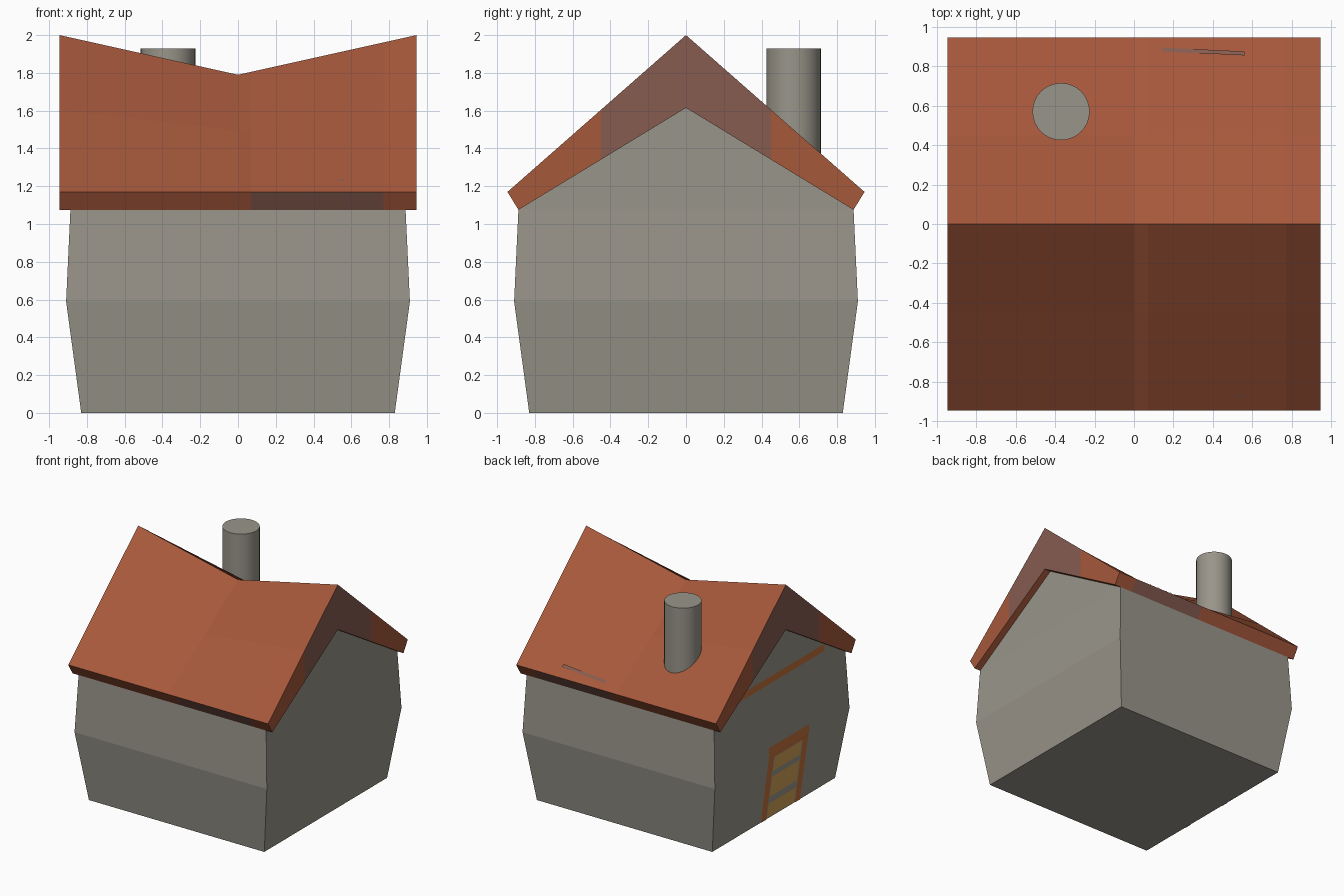
import bpy, bmesh, math
from mathutils import Vector

if "Cube" in bpy.data.objects:
    bpy.data.objects.remove(bpy.data.objects["Cube"])


def mat(name, rgb):
    m = bpy.data.materials.new(name)
    lin = [(c / 255 / 12.92 if c < 11 else ((c / 255 + 0.055) / 1.055) ** 2.4) for c in rgb]
    m.diffuse_color = (*lin, 1)
    m.use_nodes = True
    m.node_tree.nodes["Principled BSDF"].inputs["Base Color"].default_value = m.diffuse_color
    return m


STONE = mat("grey_stone", (153, 149, 138))
ROOF = mat("roof_orange", (166, 88, 59))
SHADE = mat("roof_mauve", (134, 92, 80))
WOOD = mat("brown_wood", (192, 114, 60))
AMBER = mat("amber_panel", (208, 160, 86))


def finish(name, bm, mats, recalc=True):
    if recalc:
        bmesh.ops.recalc_face_normals(bm, faces=bm.faces[:])
    me = bpy.data.meshes.new(name)
    bm.to_mesh(me)
    bm.free()
    for m in mats:
        me.materials.append(m)
    ob = bpy.data.objects.new(name, me)
    bpy.context.collection.objects.link(ob)
    return ob


# Walls: three square rings that bulge in the middle, with gables on both ends
bm = bmesh.new()
rings = [[bm.verts.new((sx * h, sy * h, z)) for sx, sy in ((-1, -1), (1, -1), (1, 1), (-1, 1))]
         for h, z in ((0.83, 0), (0.91, 0.59), (0.887, 1.08))]
for lo, hi in zip(rings, rings[1:]):
    for i in range(4):
        j = (i + 1) % 4
        bm.faces.new((lo[i], lo[j], hi[j], hi[i]))
bm.faces.new(rings[0][::-1])
top = rings[2]
ridge = [bm.verts.new((s * 0.887, 0, 1.615)) for s in (-1, 1)]
bm.faces.new((top[3], top[0], ridge[0]))
bm.faces.new((top[1], top[2], ridge[1]))
bm.faces.new((top[0], top[1], ridge[1], ridge[0]))
bm.faces.new((top[2], top[3], ridge[0], ridge[1]))
finish("walls", bm, [STONE])

# Roof: thick folded slab with a sagging ridge
E = 0.945


def roof_z(x, y):
    ridge_z = 1.79 + 0.21 * abs(x) / E
    return ridge_z + (1.17 - ridge_z) * abs(y) / E


def under_z(y):
    return 1.615 - 0.54 * abs(y) / 0.887


bm = bmesh.new()
xs = (-E, 0, 0.07, 0.77, E)
outer_y = (-E, -0.45, 0, 0.45, E)
inner_y = (0.887, 0.45, 0, -0.45, -0.887)
loops = []
for x in xs:
    loop = [bm.verts.new((x, y, roof_z(x, y))) for y in outer_y]
    loop += [bm.verts.new((x, y, under_z(y))) for y in inner_y]
    loops.append(loop)
for a, b in zip(loops, loops[1:]):
    for i in range(10):
        j = (i + 1) % 10
        bm.faces.new((a[i], a[j], b[j], b[i]))
for loop in (loops[0], loops[-1]):
    for i in range(4):
        bm.faces.new((loop[i], loop[i + 1], loop[8 - i], loop[9 - i]))
bm.normal_update()
# Mauve centre on the gable boards and on part of the eaves boards
for f in bm.faces:
    c = f.calc_center_median()
    gable = abs(c.x) > E - 0.01 and abs(c.y) < 0.45
    eaves = abs(c.y) > 0.9 and c.z < 1.15 and 0.07 < c.x < 0.77
    f.material_index = 1 if gable or eaves else 0
finish("roof", bm, [ROOF, SHADE])

# Worn streak near the eaves on both slopes
bm = bmesh.new()
for s in (-1, 1):
    vs = [bm.verts.new((x, s * y, roof_z(x, y) + 0.004))
          for x, y in ((0.14, 0.895), (0.56, 0.875), (0.56, 0.855), (0.14, 0.875))]
    bm.faces.new(vs if s < 0 else vs[::-1])
finish("roof_streaks", bm, [SHADE], recalc=False)

# Chimney
bpy.ops.mesh.primitive_cylinder_add(vertices=32, radius=0.145, depth=0.63,
                                    location=(-0.37, 0.57, 1.615))
chimney = bpy.context.object
chimney.name = "chimney"
chimney.data.materials.append(STONE)
bpy.ops.object.shade_smooth_by_angle()


# Thin painted plates that follow the left wall
def wall_x(z):
    if z < 0.59:
        return 0.83 + 0.08 * z / 0.59
    return 0.91 - 0.023 * min(1, (z - 0.59) / 0.49)


def plates(name, rects, m, lift=0.004):
    bm = bmesh.new()
    for y0, y1, z0, z1 in rects:
        bm.faces.new([bm.verts.new((-wall_x(z) - lift, y, z))
                      for y, z in ((y0, z0), (y0, z1), (y1, z1), (y1, z0))])
    finish(name, bm, [m], recalc=False)


# Door frame, amber panels, and gable beam
plates("door_frame", [(-0.35, -0.28, 0, 0.59), (0.11, 0.18, 0, 0.59),
                      (-0.28, 0.11, 0.56, 0.59), (-0.36, 0.18, 0.59, 0.66)], WOOD)
plates("door_panels", [(-0.27, 0.10, 0.01, 0.14), (-0.27, 0.10, 0.20, 0.38),
                       (-0.27, 0.10, 0.43, 0.555)], AMBER)
plates("gable_beam", [(-0.60, 0.60, 1.19, 1.25)], WOOD)
